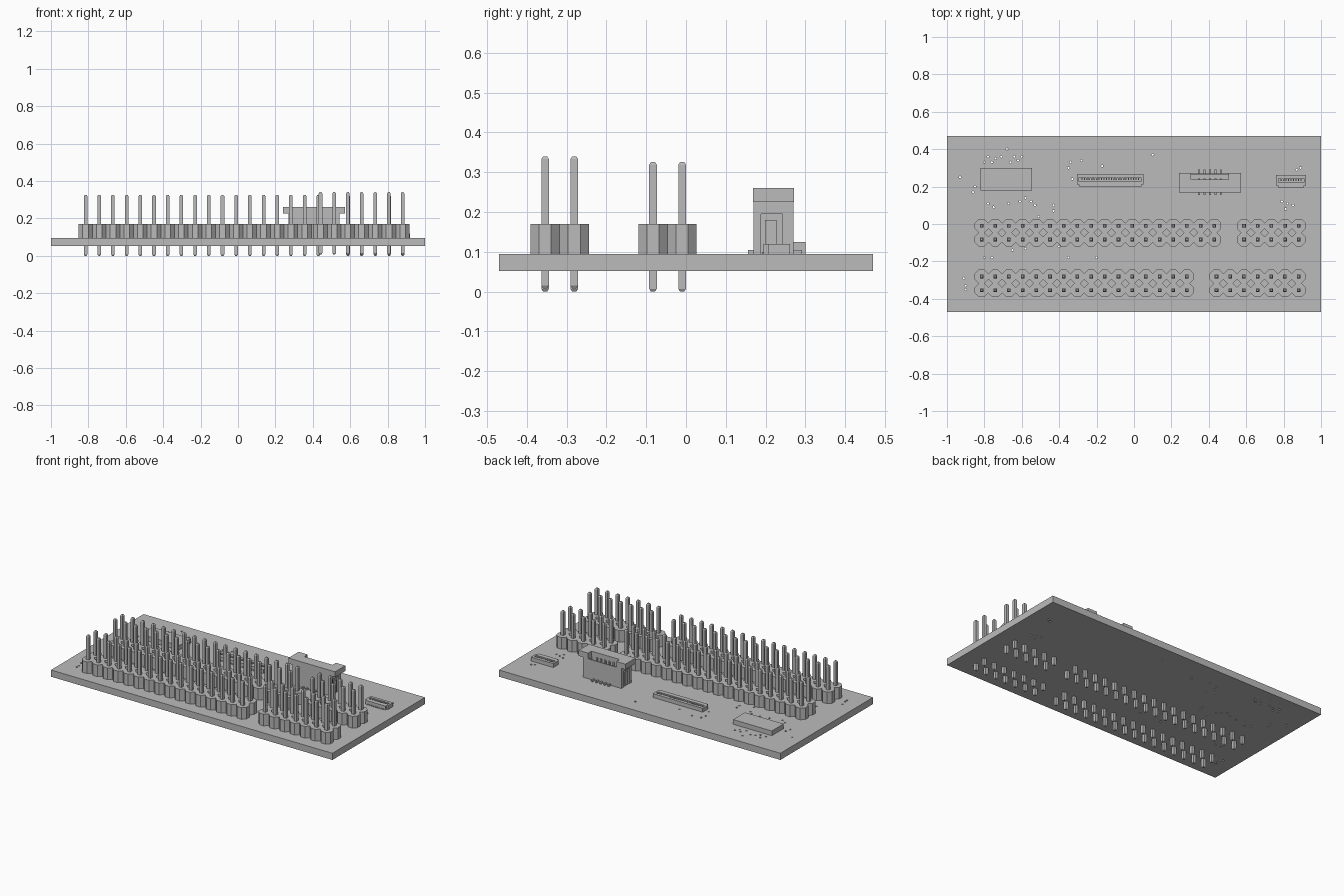
import bpy, bmesh, math
from mathutils import Matrix, Vector

cube = bpy.data.objects.get("Cube")
if cube:
    bpy.data.objects.remove(cube, do_unlink=True)

grey = bpy.data.materials.new("plain grey")
grey.use_nodes = True
COLOR = (0.5, 0.5, 0.5, 1)
grey.diffuse_color = COLOR
grey.node_tree.nodes["Principled BSDF"].inputs["Base Color"].default_value = COLOR

BOTTOM, TOP = 0.052, 0.095   # board faces
PITCH = 0.0732


def finish(bm, name):
    mesh = bpy.data.meshes.new(name)
    bm.to_mesh(mesh)
    bm.free()
    mesh.materials.append(grey)
    obj = bpy.data.objects.new(name, mesh)
    bpy.context.collection.objects.link(obj)
    return obj


def box(bm, x, y, z):
    lo, hi = Vector((x[0], y[0], z[0])), Vector((x[1], y[1], z[1]))
    matrix = Matrix.Translation((lo + hi) / 2) @ Matrix.Diagonal((*(hi - lo), 1))
    bmesh.ops.create_cube(bm, size=1, matrix=matrix)


def boxes(name, parts):
    bm = bmesh.new()
    for part in parts:
        box(bm, *part)
    return finish(bm, name)


# Circuit board with small through holes (positions in hundredths)
board = boxes("circuit_board", [((-1, 1), (-0.47, 0.47), (BOTTOM, TOP))])
VIAS = [(-93, 25), (-86, 17), (-85, 20), (-80, 33), (-78, 36), (-76, 33), (-74, 35),
        (-71, 36), (-68, 40), (-66, 33), (-64, 36), (-62, 34), (-60, 36), (-78, 11),
        (-75, 9), (-67, 11), (-61, 12), (-58, 14), (-55, 12), (-53, 10), (-51, 4),
        (-43, 10), (-43, 7), (-35, 30), (-34, 33), (-33, 24), (-28, 34), (-17, 31),
        (10, 37), (79, 12), (82, 11), (85, 10), (81, 8), (87, 29), (89, 30),
        (-91, -29), (-90, -33), (-90, -35), (-80, -18), (-76, -18), (-65, -14),
        (-58, -13), (-52, -11), (-40, -12), (-35, -18), (-20, -18)]
bm = bmesh.new()
for x, y in VIAS:
    bmesh.ops.create_cone(bm, cap_ends=True, segments=8, radius1=0.006, radius2=0.006,
                          depth=0.2, matrix=Matrix.Translation((x / 100, y / 100, TOP)))
cutter = finish(bm, "hole_cutter")
cutter.hide_render = True
cut = board.modifiers.new("holes", 'BOOLEAN')
cut.operation, cut.object, cut.solver = 'DIFFERENCE', cutter, 'EXACT'
bpy.context.view_layer.objects.active = board
bpy.ops.object.modifier_apply(modifier=cut.name)
bpy.data.objects.remove(cutter, do_unlink=True)


def header(name, x0, y0, columns, low, high):
    """Two-row pin header: octagonal cells sharing sides, one square pin per cell."""
    body, pins = bmesh.new(), bmesh.new()
    radius = PITCH / 2 / math.cos(math.pi / 8)
    for col in range(columns):
        for row in range(2):
            cx, cy = x0 + col * PITCH, y0 + row * PITCH
            ring = [(cx + radius * math.cos((k - 0.5) * math.pi / 4),
                     cy + radius * math.sin((k - 0.5) * math.pi / 4)) for k in range(8)]
            base = [body.verts.new((*p, TOP)) for p in ring]
            top = [body.verts.new((*p, 0.17)) for p in ring]
            body.faces.new(top)
            body.faces.new(base[::-1])
            # Sides 0, 2, 4, 6 face +x, +y, -x, -y; joined sides stay open
            joined = {0: col < columns - 1, 4: col > 0, 2: row == 0, 6: row == 1}
            for k in range(8):
                if not joined.get(k):
                    n = (k + 1) % 8
                    body.faces.new((base[k], base[n], top[n], top[k]))
            # Pin shaft with tapered tips
            rings = []
            for z, half in ((low, 0.005), (low + 0.007, 0.0095),
                            (high - 0.007, 0.0095), (high, 0.005)):
                rings.append([pins.verts.new((cx + sx * half, cy + sy * half, z))
                              for sx, sy in ((-1, -1), (1, -1), (1, 1), (-1, 1))])
            pins.faces.new(rings[0][::-1])
            pins.faces.new(rings[-1])
            for a, b in zip(rings, rings[1:]):
                for k in range(4):
                    n = (k + 1) % 4
                    pins.faces.new((a[k], a[n], b[n], b[k]))
    bmesh.ops.remove_doubles(body, verts=body.verts, dist=0.0005)
    finish(body, name + "_housing")
    finish(pins, name + "_pins")


header("front_long_header", -0.815, -0.354, 16, 0.0, 0.326)
header("front_short_header", 0.441, -0.354, 7, 0.008, 0.34)
header("rear_long_header", -0.815, -0.083, 18, 0.0, 0.326)
header("rear_short_header", 0.588, -0.083, 5, 0.0, 0.326)

# Flat chip
boxes("chip", [((-0.82, -0.545), (0.18, 0.30), (TOP, 0.125))])


def ribbon_connector(name, x0, x1, y0, contacts):
    """Low slotted connector with a row of contact teeth."""
    y1 = y0 + 0.066
    parts = [((x0 + 0.01, x1 - 0.01), (y0, y0 + 0.028), (TOP, 0.12)),
             ((x0 + 0.01, x1 - 0.01), (y0 + 0.048, y1), (TOP, 0.12)),
             ((x0 + 0.01, x1 - 0.01), (y0 + 0.028, y0 + 0.048), (TOP, 0.103))]
    for a in (x0, x1 - 0.012):
        parts.append(((a, a + 0.012), (y0 + 0.012, y1), (TOP, 0.12)))
    step = (x1 - x0 - 0.04) / contacts
    for k in range(contacts):
        x = x0 + 0.02 + (k + 0.5) * step
        parts.append(((x - step / 4, x + step / 4), (y0 + 0.034, y0 + 0.05), (TOP, 0.117)))
        parts.append(((x - step / 4, x + step / 4), (y0 - 0.004, y0 + 0.004), (TOP, 0.1)))
    boxes(name, parts)


ribbon_connector("long_ribbon_connector", -0.305, 0.05, 0.2, 24)
ribbon_connector("short_ribbon_connector", 0.76, 0.92, 0.195, 9)

# Tall socket: core walls around a cavity, then a rim open towards the back
XL, XR = 0.27, 0.543
socket = [((XL + 0.01, XR - 0.01), (0.17, 0.235), (TOP, 0.222)),
          ((0.305, 0.505), (0.262, 0.27), (TOP, 0.222)),
          ((0.305, 0.505), (0.235, 0.262), (TOP, 0.12)),
          ((XL + 0.01, 0.305), (0.235, 0.27), (TOP, 0.222)),
          ((0.505, XR - 0.01), (0.235, 0.27), (TOP, 0.222)),
          ((0.24, 0.572), (0.168, 0.238), (0.225, 0.26)),
          ((0.24, 0.305), (0.238, 0.272), (0.225, 0.26)),
          ((0.505, 0.572), (0.238, 0.272), (0.225, 0.26)),
          ((XL, XR), (0.17, 0.235), (0.22, 0.226)),
          ((XL, 0.305), (0.235, 0.27), (0.22, 0.226)),
          ((0.505, XR), (0.235, 0.27), (0.22, 0.226))]
# Framed recesses and holding tabs at both ends
tabs = []
for a, b in ((XL, XL + 0.01), (XR - 0.01, XR)):
    socket += [((a, b), (0.17, 0.188), (TOP, 0.222)),
               ((a, b), (0.243, 0.27), (TOP, 0.222)),
               ((a, b), (0.188, 0.243), (0.195, 0.222))]
    tabs.append(((a + 0.003, b - 0.003), (0.198, 0.228), (TOP, 0.18)))
boxes("socket_housing", socket)
boxes("socket_tabs", tabs)

# Socket contacts with solder tails on alternating sides
tails = []
for k in range(5):
    x = 0.348 + k * 0.029
    tails.append(((x - 0.005, x + 0.005), (0.236, 0.243), (TOP, 0.23)))
    tails.append(((x - 0.005, x + 0.005), (0.268, 0.292), (TOP, 0.105)))
    tails.append(((x - 0.005, x + 0.005), (0.156, 0.172), (TOP, 0.105)))
boxes("socket_contacts", tails)
